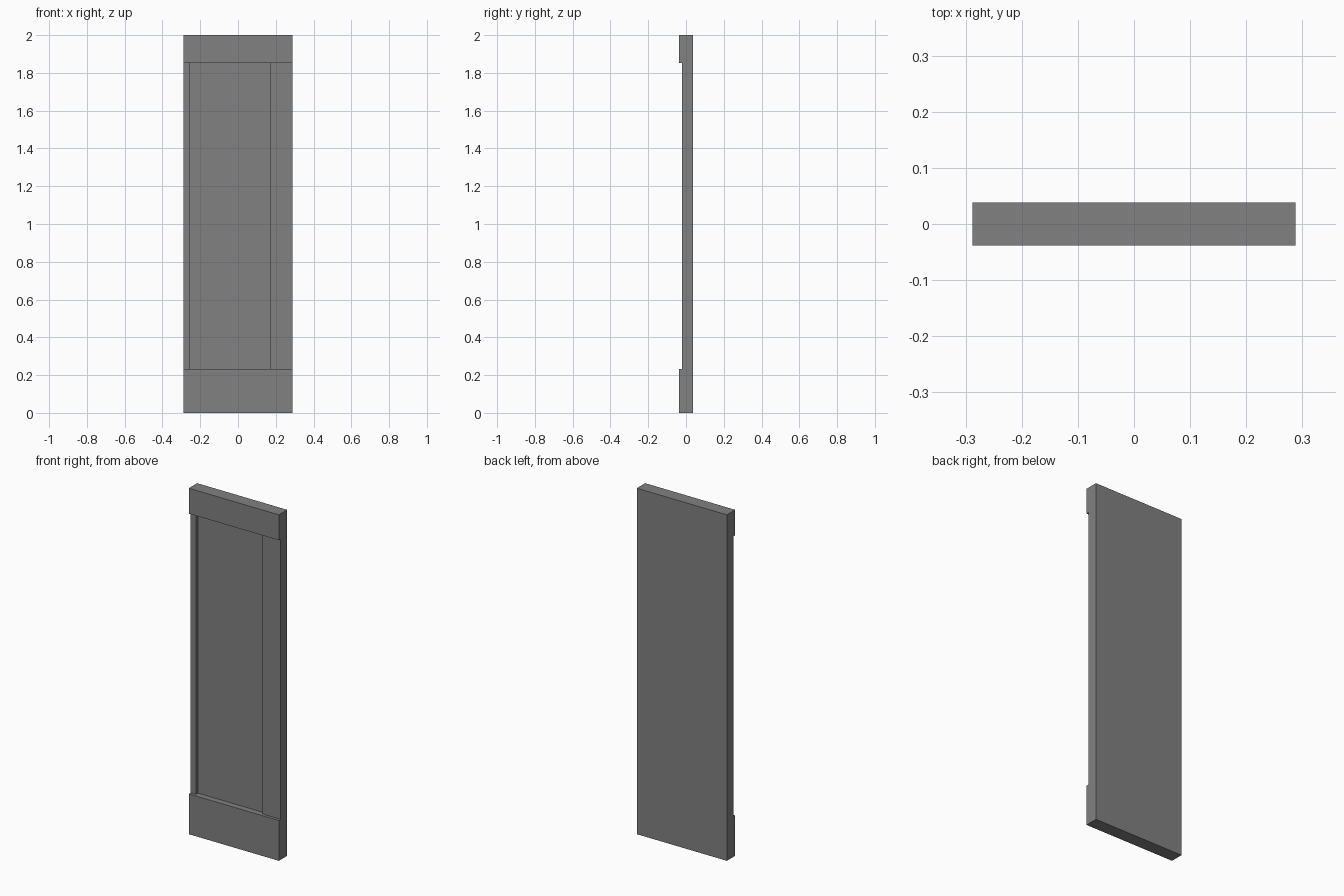
import bpy

# Remove the default object
cube = bpy.data.objects.get("Cube")
if cube:
    bpy.data.objects.remove(cube, do_unlink=True)

grey = bpy.data.materials.new("plain grey")
grey.use_nodes = True
colour = (0.22, 0.22, 0.22, 1)
grey.diffuse_color = colour
grey.node_tree.nodes["Principled BSDF"].inputs["Base Color"].default_value = colour


def box(name, x, y, z):
    """Add a box spanning the given (low, high) ranges."""
    spans = (x, y, z)
    bpy.ops.mesh.primitive_cube_add(size=1, location=[(a + b) / 2 for a, b in spans])
    part = bpy.context.object
    part.name = name
    part.scale = [b - a for a, b in spans]
    bpy.ops.object.transform_apply(location=False, rotation=False, scale=True)
    part.data.materials.append(grey)


SIDE, BACK, HEIGHT = 0.288, 0.038, 2.0
LOW, HIGH = 0.233, 1.853            # opening between the rails
LEFT_EDGE, RIGHT_EDGE = 0.17, -0.254  # inner edges of the stiles
STILE_FRONT, PANEL_FRONT = -0.021, -0.003

# Rails across the full width, proud of the stiles
box("bottom_rail", (-SIDE, SIDE), (-BACK, BACK), (0, LOW))
box("top_rail", (-SIDE, SIDE), (-BACK, BACK), (HIGH, HEIGHT))

# Uneven stiles between the rails
box("right_stile", (-SIDE, RIGHT_EDGE), (STILE_FRONT, BACK), (LOW, HIGH))
box("left_stile", (LEFT_EDGE, SIDE), (STILE_FRONT, BACK), (LOW, HIGH))

# Recessed panel, flush at the back
box("panel", (RIGHT_EDGE, LEFT_EDGE), (PANEL_FRONT, BACK), (LOW, HIGH))
